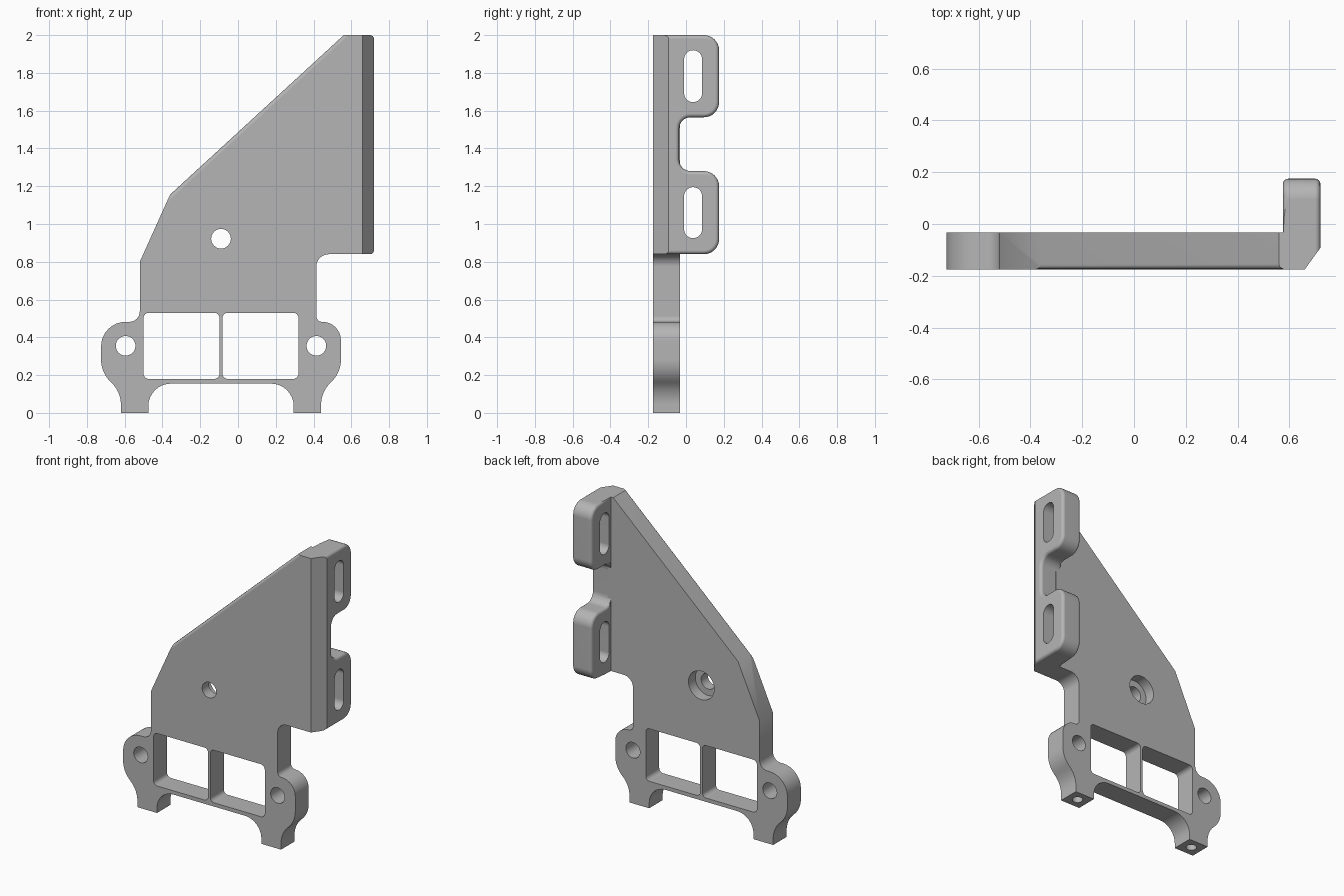
import bpy, bmesh
from math import sin, tan
from mathutils import Vector

old = bpy.data.objects.get("Cube")
if old:
    bpy.data.objects.remove(old, do_unlink=True)

grey = bpy.data.materials.new("plain grey")
grey.use_nodes = True
colour = (0.46, 0.46, 0.46, 1)
grey.diffuse_color = colour
grey.node_tree.nodes["Principled BSDF"].inputs["Base Color"].default_value = colour

FRONT, BACK = -0.175, -0.033     # plate thickness along y
MID = -0.09                      # symmetry line of the lower frame


def rounded(corners, steps=8):
    """Outline from (a, b, radius) corners, each filleted by its radius."""
    out = []
    for i, (a, b, r) in enumerate(corners):
        p = Vector((a, b))
        if r == 0:
            out.append(p)
            continue
        d1 = (Vector(corners[i - 1][:2]) - p).normalized()
        d2 = (Vector(corners[(i + 1) % len(corners)][:2]) - p).normalized()
        half = d1.angle(d2) / 2
        centre = p + (d1 + d2).normalized() * (r / sin(half))
        t = r / tan(half)
        u, v = p + d1 * t - centre, p + d2 * t - centre
        turn = u.angle(v)
        for k in range(steps + 1):
            f = k / steps
            out.append(centre + (u * sin((1 - f) * turn) + v * sin(f * turn)) / sin(turn))
    return [p for i, p in enumerate(out) if (p - out[i - 1]).length > 1e-4]


def box(a0, a1, b0, b1, r):
    return rounded([(a0, b0, r), (a1, b0, r), (a1, b1, r), (a0, b1, r)])


def disc(a, b, r):
    return box(a - r, a + r, b - r, b + r, r)


def prism(name, outline, axis, lo, hi, bevel_rule=None, width=0.02):
    """Extrude an outline along an axis; optionally round the edges a rule picks."""
    place = {"X": lambda p, d: (d, p.x, p.y),
             "Y": lambda p, d: (p.x, d, p.y),
             "Z": lambda p, d: (p.x, p.y, d)}[axis]
    bm = bmesh.new()
    near = [bm.verts.new(place(p, lo)) for p in outline]
    far = [bm.verts.new(place(p, hi)) for p in outline]
    bm.faces.new(near)
    bm.faces.new(far[::-1])
    for i in range(len(near)):
        bm.faces.new((near[i], near[i - 1], far[i - 1], far[i]))
    # Turn the whole solid outwards if it came out inside out
    bm.normal_update()
    if bm.calc_volume(signed=True) < 0:
        bmesh.ops.reverse_faces(bm, faces=bm.faces[:])
        bm.normal_update()
    if bevel_rule:
        edges = [e for e in bm.edges if bevel_rule(e.verts[0].co, e.verts[1].co)]
        bmesh.ops.bevel(bm, geom=edges, offset=width, segments=4,
                        profile=0.5, affect="EDGES")
    mesh = bpy.data.meshes.new(name)
    bm.to_mesh(mesh)
    bm.free()
    mesh.materials.append(grey)
    ob = bpy.data.objects.new(name, mesh)
    bpy.context.collection.objects.link(ob)
    return ob


def combine(target, other, operation):
    """Apply a boolean and remove the helper."""
    mod = target.modifiers.new("cut", "BOOLEAN")
    mod.operation, mod.object, mod.solver = operation, other, "EXACT"
    bpy.context.view_layer.objects.active = target
    bpy.ops.object.modifier_apply(modifier=mod.name)
    bpy.data.objects.remove(other, do_unlink=True)


def flip(corners):
    return [(2 * MID - a, b, r) for a, b, r in reversed(corners)]


# Plate outline: left foot and lug, sloped side, flange side, right lug, foot, arch
foot = [(-0.62, 0, 0), (-0.62, 0.11, 0.16), (-0.725, 0.215, 0.16)]
arch = [(-0.475, 0.155, 0.12), (-0.475, 0, 0)]
outline = rounded(
    foot
    + [(-0.725, 0.482, 0.13), (-0.52, 0.482, 0.055), (-0.52, 0.8, 0),
       (-0.36, 1.155, 0), (0.56, 2, 0), (0.6, 2, 0), (0.6, 0.84, 0),
       (0.415, 0.84, 0.065), (0.415, 0.482, 0.03), (0.545, 0.482, 0.098)]
    + flip(foot) + flip(arch) + arch)


def slope_edge(u, v):
    on_front = max(u.y, v.y) < FRONT + 0.001
    return on_front and min(u.z, v.z) > 1.1 and min(u.x, v.x) < 0.55


plate = prism("bracket", outline, "Y", FRONT, BACK, slope_edge)

# Side flange with two ears and a notch between them
ear = 0.175
flange_outline = rounded([
    (FRONT, 0.84, 0), (ear, 0.84, 0.08), (ear, 1.28, 0.08), (-0.036, 1.28, 0.06),
    (-0.036, 1.565, 0.06), (ear, 1.565, 0.08), (ear, 2, 0.08), (FRONT, 2, 0)])


def flange_edge(u, v):
    if abs(u.x - v.x) > 0.001 or max(u.y, v.y) < FRONT + 0.001:
        return False
    return u.x > 0.7 or min(u.y, v.y) > BACK + 0.01


flange = prism("side_flange", flange_outline, "X", 0.575, 0.72, flange_edge)

# Chamfer along the flange's front corner
wedge = [Vector(p) for p in ((0.66, FRONT), (0.78, -0.009), (0.85, -0.3), (0.6, -0.3))]
combine(flange, prism("chamfer_cutter", wedge, "Z", 0.7, 2.1), "DIFFERENCE")

# Long slots through the ears
for z0, z1 in ((0.925, 1.195), (1.645, 1.92)):
    slot = prism("slot_cutter", box(-0.01, 0.085, z0, z1, 0.0475), "X", 0.5, 0.8)
    combine(flange, slot, "DIFFERENCE")

combine(plate, flange, "UNION")

# Twin windows, mounting holes and the counterbore at the back
cuts = [(box(-0.5, MID - 0.008, 0.18, 0.53, 0.028), "Y", -0.3, 0.1),
        (box(MID + 0.008, 0.32, 0.18, 0.53, 0.028), "Y", -0.3, 0.1),
        (disc(MID, 0.922, 0.052), "Y", -0.3, 0.1),
        (disc(MID, 0.922, 0.095), "Y", -0.105, 0.1)]
for side in (-1, 1):
    cuts.append((disc(MID + side * 0.505, 0.355, 0.052), "Y", -0.3, 0.1))
    # Blind hole in the underside of each foot
    cuts.append((disc(MID + side * 0.4575, -0.104, 0.033), "Z", -0.1, 0.18))
for shape, axis, lo, hi in cuts:
    combine(plate, prism("hole_cutter", shape, axis, lo, hi), "DIFFERENCE")

# Smooth curves, crisp edges
bpy.ops.object.select_all(action="DESELECT")
plate.select_set(True)
bpy.context.view_layer.objects.active = plate
bpy.ops.object.shade_smooth_by_angle(angle=0.55)
weighted = plate.modifiers.new("weighted normals", "WEIGHTED_NORMAL")
weighted.keep_sharp = True
